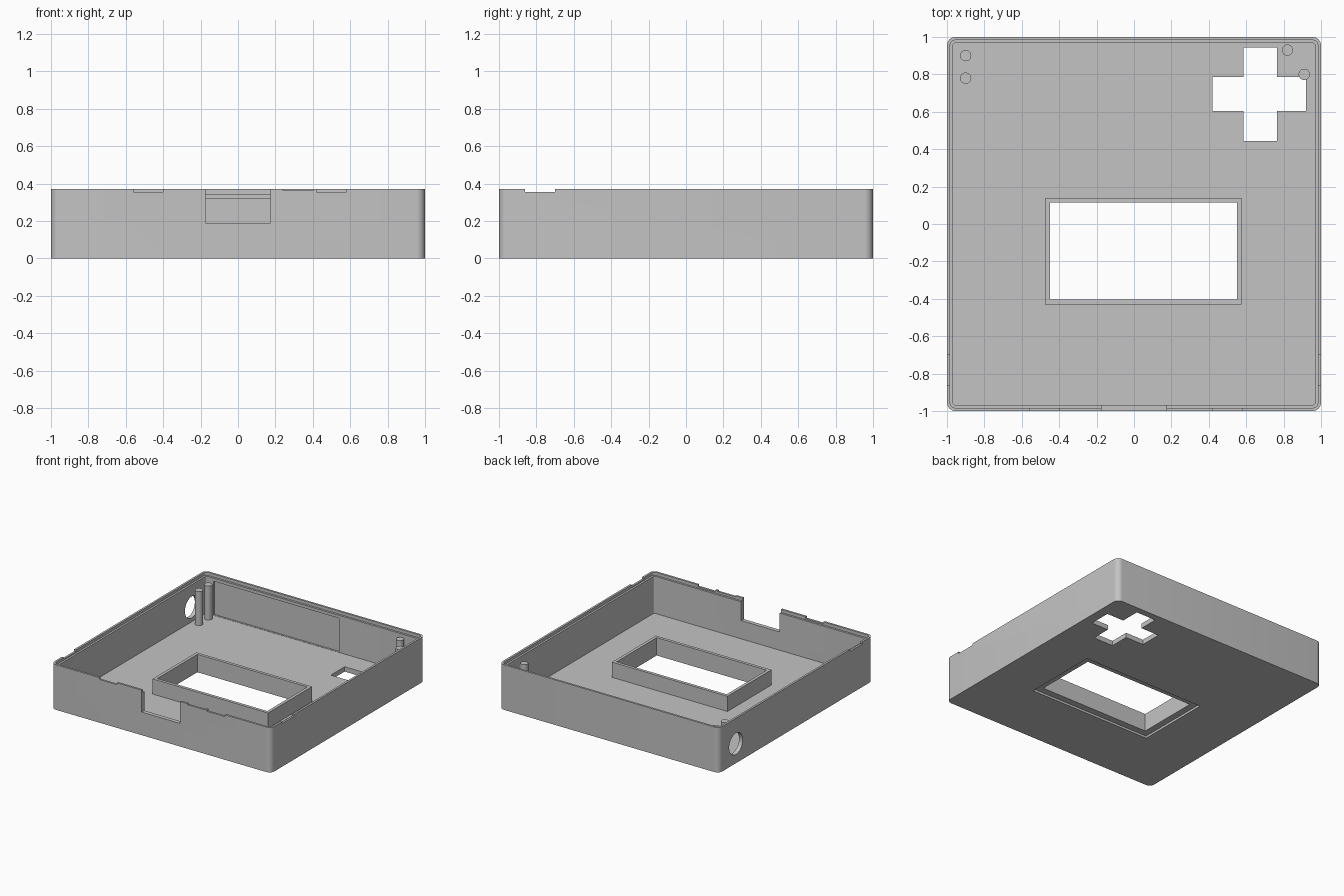
import bpy
import bmesh
import math
from mathutils import Matrix

cube = bpy.data.objects.get("Cube")
if cube:
    bpy.data.objects.remove(cube, do_unlink=True)

grey = bpy.data.materials.new("plain grey")
grey.use_nodes = True
colour = (0.55, 0.55, 0.55, 1)
grey.diffuse_color = colour
grey.node_tree.nodes["Principled BSDF"].inputs["Base Color"].default_value = colour

HEIGHT = 0.37
FLOOR = 0.04
LEDGE = 0.345


def finish(name, bm):
    mesh = bpy.data.meshes.new(name)
    bmesh.ops.recalc_face_normals(bm, faces=bm.faces)
    bm.to_mesh(mesh)
    bm.free()
    mesh.materials.append(grey)
    obj = bpy.data.objects.new(name, mesh)
    bpy.context.collection.objects.link(obj)
    return obj


def box(name, x0, x1, y0, y1, z0, z1, radius=0):
    """Box with optionally rounded upright edges."""
    bm = bmesh.new()
    bmesh.ops.create_cube(bm, size=1)
    for v in bm.verts:
        v.co.x = x1 if v.co.x > 0 else x0
        v.co.y = y1 if v.co.y > 0 else y0
        v.co.z = z1 if v.co.z > 0 else z0
    if radius:
        upright = [e for e in bm.edges
                   if abs(e.verts[0].co.z - e.verts[1].co.z) > 0.001]
        bmesh.ops.bevel(bm, geom=upright, offset=radius, segments=8,
                        profile=0.5, affect='EDGES')
    return finish(name, bm)


def cylinder(name, centre, radius, depth, along_x=False):
    bm = bmesh.new()
    matrix = Matrix.Translation(centre)
    if along_x:
        matrix = matrix @ Matrix.Rotation(math.pi / 2, 4, 'Y')
    bmesh.ops.create_cone(bm, cap_ends=True, segments=32, radius1=radius,
                          radius2=radius, depth=depth, matrix=matrix)
    return finish(name, bm)


def select(obj):
    bpy.ops.object.select_all(action='DESELECT')
    obj.select_set(True)
    bpy.context.view_layer.objects.active = obj


def cut(target, cutter):
    cutter.hide_render = True
    select(target)
    mod = target.modifiers.new("cut", 'BOOLEAN')
    mod.operation = 'DIFFERENCE'
    mod.solver = 'EXACT'
    mod.object = cutter
    bpy.ops.object.modifier_apply(modifier=mod.name)
    bpy.data.objects.remove(cutter, do_unlink=True)


def smooth(obj):
    select(obj)
    bpy.ops.object.shade_smooth_by_angle(angle=math.radians(30))


# Open tray with rounded corners and a stepped rim
case = box("case_shell", -1, 1, -1, 1, 0, HEIGHT, 0.045)
cut(case, box("cavity", -0.967, 0.967, -0.967, 0.967, FLOOR, 0.5, 0.012))
cut(case, box("rim_step", -0.983, 0.983, -0.983, 0.983, LEDGE, 0.5, 0.028))

# Window with a shallow recess on the underside
cut(case, box("window", -0.45, 0.55, -0.405, 0.115, -0.1, 0.2))
cut(case, box("window_recess", -0.505, 0.605, -0.46, 0.17, -0.1, 0.018))

# Cross-shaped opening
cut(case, box("cross_upright", 0.585, 0.765, 0.445, 0.945, -0.1, 0.1))
cut(case, box("cross_bar", 0.42, 0.92, 0.605, 0.785, -0.1, 0.1))

# Front socket notch and small latch notches in the rim
cut(case, box("socket_notch", -0.175, 0.175, -1.1, -0.9, 0.19, 0.5))
for x0, x1, z in ((-0.56, -0.4, 0.355), (0.24, 0.4, 0.362), (0.42, 0.58, 0.355)):
    cut(case, box("front_notch", x0, x1, -1.1, -0.9, z, 0.5))
for side in (-1, 1):
    x0, x1 = sorted((side * 0.9, side * 1.1))
    cut(case, box("side_notch", x0, x1, -0.86, -0.7, 0.355, 0.5))

# Thinned panel inside the back wall and round hole in the right wall
cut(case, box("back_pocket", -0.9, 0.24, 0.9, 0.98, FLOOR + 0.002, 0.32))
cut(case, cylinder("cable_hole", (-1, 0.78, 0.16), 0.088, 0.2, True))
smooth(case)

# Raised frame around the window
frame = box("window_frame", -0.475, 0.575, -0.43, 0.14, 0.018, 0.165)
cut(frame, box("frame_opening", -0.45, 0.55, -0.405, 0.115, -0.1, 0.3))

# Locating posts on the floor
posts = ((-0.9, 0.9), (-0.9, 0.78), (0.82, 0.93), (0.91, 0.8))
top, base = 0.32, FLOOR - 0.01
for i, (x, y) in enumerate(posts):
    # The right-hand posts stand beside the cross opening
    post = cylinder(f"post_{i + 1}", (x, y, (top + base) / 2), 0.03, top - base)
    smooth(post)
